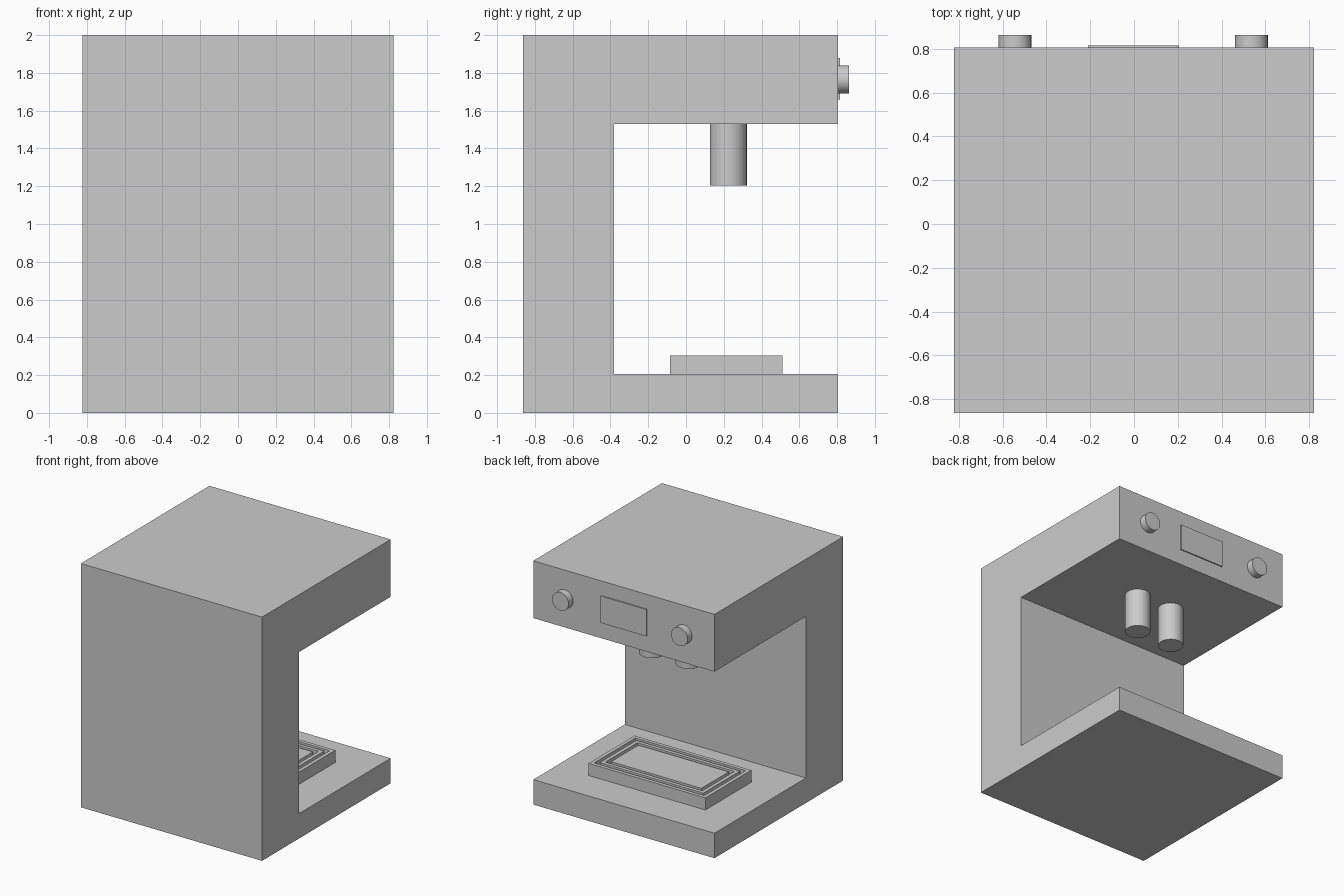
import bpy, bmesh, math
from mathutils import Matrix

if "Cube" in bpy.data.objects:
    bpy.data.objects.remove(bpy.data.objects["Cube"])

FACE_Y = 0.805


def finish(bm, name):
    bmesh.ops.recalc_face_normals(bm, faces=bm.faces)
    me = bpy.data.meshes.new(name)
    bm.to_mesh(me)
    bm.free()
    ob = bpy.data.objects.new(name, me)
    bpy.context.collection.objects.link(ob)
    return ob


def box(name, x0, x1, y0, y1, z0, z1):
    bm = bmesh.new()
    bmesh.ops.create_cube(bm, size=1)
    bmesh.ops.scale(bm, vec=(x1 - x0, y1 - y0, z1 - z0), verts=bm.verts)
    bmesh.ops.translate(bm, vec=((x0 + x1) / 2, (y0 + y1) / 2, (z0 + z1) / 2), verts=bm.verts)
    return finish(bm, name)


def cylinder(name, r, depth, loc, rot_x=0.0):
    bpy.ops.mesh.primitive_cylinder_add(vertices=32, radius=r, depth=depth,
                                        location=loc, rotation=(rot_x, 0, 0))
    ob = bpy.context.object
    ob.name = name
    bpy.ops.object.shade_smooth_by_angle(angle=math.radians(30))
    return ob


# C-shaped body: side profile extruded across the width
profile = [(-0.863, 0), (FACE_Y, 0), (FACE_Y, 0.205), (-0.38, 0.205),
           (-0.38, 1.53), (FACE_Y, 1.53), (FACE_Y, 2), (-0.863, 2)]
bm = bmesh.new()
face = bm.faces.new([bm.verts.new((-0.822, y, z)) for y, z in profile])
ext = bmesh.ops.extrude_face_region(bm, geom=[face])
bmesh.ops.translate(bm, vec=(1.644, 0, 0),
                    verts=[v for v in ext["geom"] if isinstance(v, bmesh.types.BMVert)])
finish(bm, "machine_body")

# Drip tray: block whose top is inset into concentric grooves
bm = bmesh.new()
bmesh.ops.create_cube(bm, size=1)
bmesh.ops.scale(bm, vec=(1.06, 0.595, 0.1), verts=bm.verts)
bmesh.ops.translate(bm, vec=(-0.003, 0.2125, 0.255), verts=bm.verts)
bm.faces.ensure_lookup_table()
top = max(bm.faces, key=lambda f: f.calc_center_median().z)
for dz in (-0.03, 0.03, -0.03, 0.03):
    bmesh.ops.inset_region(bm, faces=[top], thickness=0.03, use_even_offset=True)
    ring = bmesh.ops.extrude_discrete_faces(bm, faces=[top])
    top = ring["faces"][0]
    bmesh.ops.translate(bm, vec=(0, 0, dz), verts=top.verts)
finish(bm, "drip_tray")

# Pair of spouts and pair of control knobs
for side, sx in (("left", -1), ("right", 1)):
    cylinder(f"spout_{side}", 0.098, 0.325, (-0.016 + sx * 0.166, 0.224, 1.3675))
    cylinder(f"knob_{side}", 0.075, 0.06, (-0.004 + sx * 0.54, FACE_Y + 0.029, 1.765), math.pi / 2)

# Display panel
box("display_panel", -0.21, 0.206, FACE_Y - 0.005, 0.815, 1.66, 1.88)
